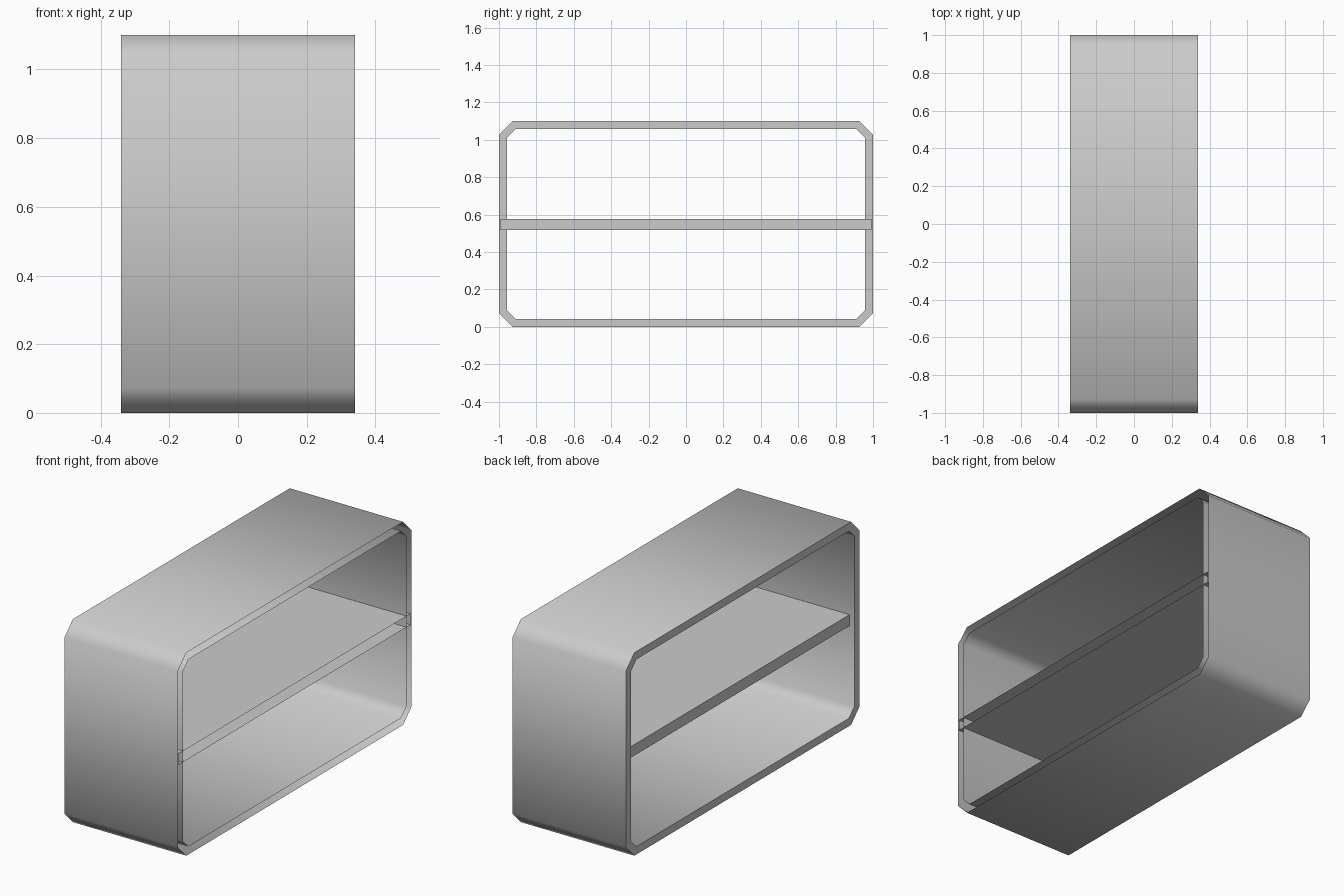
import bpy, bmesh, math

cube = bpy.data.objects.get("Cube")
if cube:
    bpy.data.objects.remove(cube, do_unlink=True)

HALF_DEPTH, HALF_LENGTH, HEIGHT = 0.34, 1.0, 1.1
WALL, CHAMFER = 0.043, 0.072

grey = bpy.data.materials.new("light_grey")
grey.use_nodes = True
grey.diffuse_color = (0.6, 0.6, 0.6, 1)
grey.node_tree.nodes["Principled BSDF"].inputs["Base Color"].default_value = (0.6, 0.6, 0.6, 1)


def finish(name, bm):
    bmesh.ops.recalc_face_normals(bm, faces=bm.faces)
    mesh = bpy.data.meshes.new(name)
    bm.to_mesh(mesh)
    bm.free()
    mesh.materials.append(grey)
    obj = bpy.data.objects.new(name, mesh)
    bpy.context.collection.objects.link(obj)
    return obj


def chamfered_loop(bm, x, inset):
    """Rectangle with cut corners in the plane at x, inset evenly."""
    a, b = HALF_LENGTH - inset, HEIGHT / 2 - inset
    c = CHAMFER - inset * (2 - math.sqrt(2))
    pts = []
    for sy, sz in ((1, 1), (-1, 1), (-1, -1), (1, -1)):
        corner = [(sy * a, sz * (b - c)), (sy * (a - c), sz * b)]
        pts += corner if sy * sz > 0 else corner[::-1]
    return [bm.verts.new((x, y, z + HEIGHT / 2)) for y, z in pts]


# Hollow frame: outer wall, rim on one side, inner wall; other rim left open
bm = bmesh.new()
loops = [chamfered_loop(bm, x, inset) for x, inset in (
    (HALF_DEPTH, 0), (-HALF_DEPTH, 0), (-HALF_DEPTH, WALL), (HALF_DEPTH, WALL))]
for first, second in zip(loops, loops[1:]):
    for i in range(len(first)):
        j = (i + 1) % len(first)
        bm.faces.new((first[i], first[j], second[j], second[i]))
frame = finish("frame", bm)
bpy.context.view_layer.objects.active = frame
frame.select_set(True)
bpy.ops.object.shade_smooth_by_angle(angle=math.radians(60))

# Middle shelf: thin box set back on the rim side, open on the other
bm = bmesh.new()
bmesh.ops.create_cube(bm, size=1)
for v in bm.verts:
    v.co.x = HALF_DEPTH if v.co.x > 0 else 0.03 - HALF_DEPTH
    v.co.y *= 1.985
    v.co.z = 0.578 if v.co.z > 0 else 0.518
bmesh.ops.recalc_face_normals(bm, faces=bm.faces)
open_side = [f for f in bm.faces if f.normal.x > 0.9]
bmesh.ops.delete(bm, geom=open_side, context='FACES')
finish("shelf", bm)
